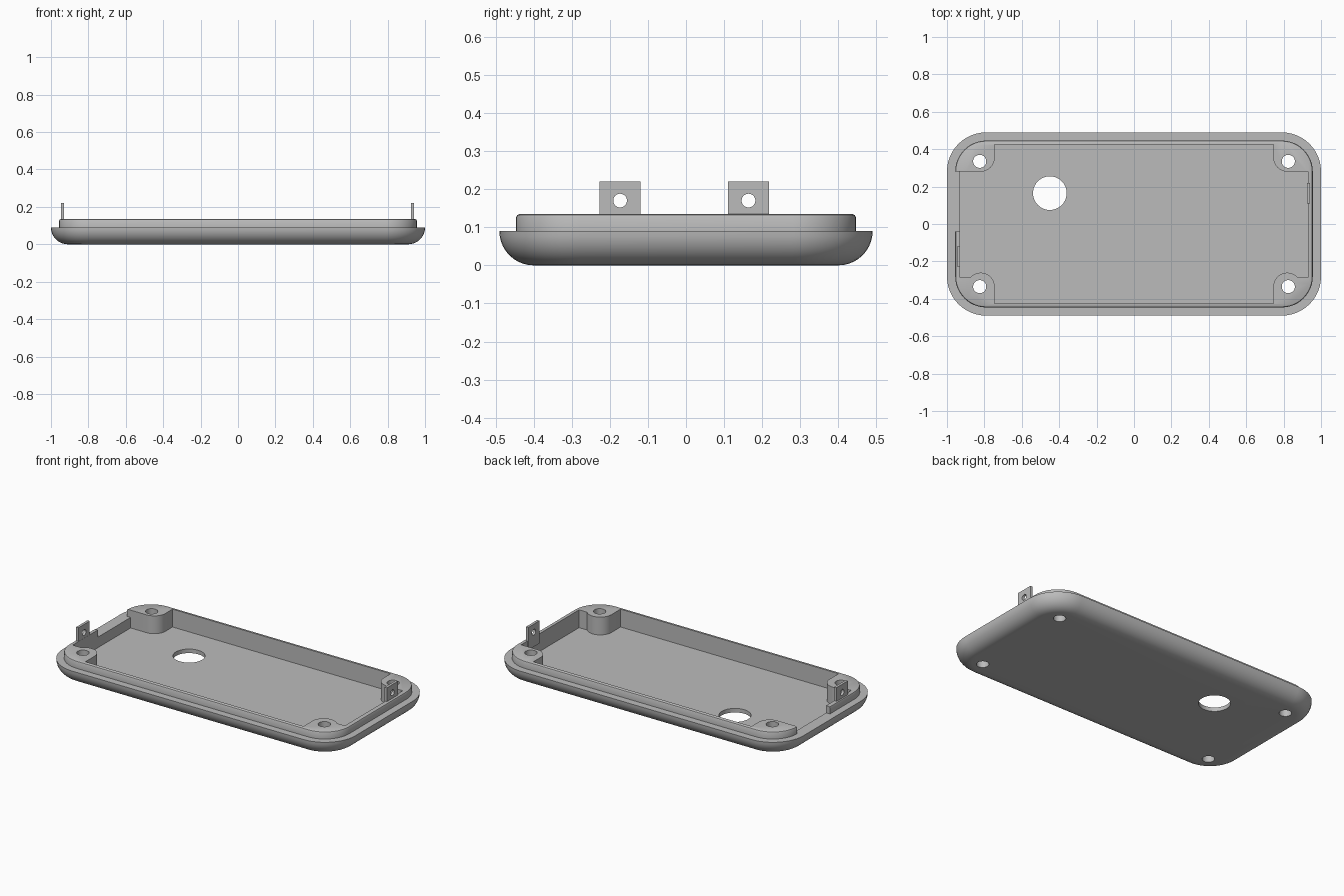
import bpy, bmesh
from math import sin, cos, pi, radians, sqrt
from mathutils import Matrix

old = bpy.data.objects.get("Cube")
if old:
    bpy.data.objects.remove(old, do_unlink=True)

grey = bpy.data.materials.new("light grey plastic")
grey.use_nodes = True
grey.diffuse_color = (0.5, 0.5, 0.5, 1)
grey.node_tree.nodes["Principled BSDF"].inputs["Base Color"].default_value = (0.5, 0.5, 0.5, 1)


def to_object(name, bm):
    bmesh.ops.recalc_face_normals(bm, faces=bm.faces)
    mesh = bpy.data.meshes.new(name)
    bm.to_mesh(mesh)
    bm.free()
    mesh.materials.append(grey)
    ob = bpy.data.objects.new(name, mesh)
    bpy.context.collection.objects.link(ob)
    return ob


def loft(name, rings):
    """Closed solid through rings that share a point count."""
    bm = bmesh.new()
    loops = [[bm.verts.new(p) for p in ring] for ring in rings]
    n = len(loops[0])
    for a, b in zip(loops, loops[1:]):
        for i in range(n):
            j = (i + 1) % n
            bm.faces.new((a[i], a[j], b[j], b[i]))
    bm.faces.new(loops[0][::-1])
    bm.faces.new(loops[-1])
    return to_object(name, bm)


def prism(name, outline, z0, z1):
    return loft(name, [[(x, y, z) for x, y in outline] for z in (z0, z1)])


def box(name, x0, x1, y0, y1, z0, z1):
    return prism(name, [(x0, y0), (x1, y0), (x1, y1), (x0, y1)], z0, z1)


def cylinder(name, centre, radius, depth, along_x=False):
    bm = bmesh.new()
    turn = Matrix.Rotation(pi / 2, 4, 'Y') if along_x else Matrix()
    bmesh.ops.create_cone(bm, cap_ends=True, segments=40, radius1=radius, radius2=radius,
                          depth=depth, matrix=Matrix.Translation(centre) @ turn)
    return to_object(name, bm)


def arc(cx, cy, r, a0, a1, steps=12):
    angles = [radians(a0 + (a1 - a0) * i / steps) for i in range(steps + 1)]
    return [(cx + r * cos(a), cy + r * sin(a)) for a in angles]


def rounded_ring(inset, z):
    """Rounded rectangle of the outer outline, shrunk by inset."""
    r = 0.21 - inset
    ring = []
    for k, (sx, sy) in enumerate([(1, 1), (-1, 1), (-1, -1), (1, -1)]):
        ring += arc(sx * (1 - 0.21), sy * (0.49 - 0.21), r, 90 * k, 90 * k + 90)
    return [(x, y, z) for x, y in ring]


def cut(ob, cutter):
    mod = ob.modifiers.new("cut", 'BOOLEAN')
    mod.operation = 'DIFFERENCE'
    mod.solver = 'EXACT'
    mod.object = cutter
    bpy.context.view_layer.objects.active = ob
    bpy.ops.object.modifier_apply(modifier=mod.name)
    bpy.data.objects.remove(cutter, do_unlink=True)


def smooth(ob):
    bpy.ops.object.select_all(action='DESELECT')
    ob.select_set(True)
    bpy.context.view_layer.objects.active = ob
    bpy.ops.object.shade_smooth_by_angle(angle=radians(32))


# Tray body: rounded belly, ledge and raised lip
ROUND = 0.09
rings = [rounded_ring(ROUND * (1 - sin(a)), ROUND * (1 - cos(a)))
         for a in [i * pi / 20 for i in range(11)]]
rings += [rounded_ring(0.044, 0.09), rounded_ring(0.044, 0.126),
          rounded_ring(0.047, 0.132), rounded_ring(0.053, 0.135)]
tray = loft("tray", rings)

# Cavity leaving a screw boss in each corner
back_half = [(0.93, 0.28)] + arc(0.82, 0.355, 0.075, 270, 180) + [(0.745, 0.425)]
front_half = [(0.93, -0.285)] + arc(0.82, -0.335, 0.075, 42, 180) + [(0.745, -0.425)]


def mirrored(path):
    return [(-x, y) for x, y in reversed(path)]


outline = back_half + mirrored(back_half) + [(-x, y) for x, y in front_half] + front_half[::-1]
cut(tray, prism("cavity_cutter", outline, 0.025, 0.3))

# Gap in the lip on one end
cut(tray, box("lip_gap_cutter", -0.98, -0.9, -0.04, 0.28, 0.09, 0.3))

# Screw holes and the large floor opening
for sx in (-1, 1):
    for sy in (-1, 1):
        cut(tray, cylinder("screw_cutter", (sx * 0.825, sy * 0.335, 0.1), 0.035, 0.6))
cut(tray, cylinder("opening_cutter", (-0.45, 0.165, 0.1), 0.09, 0.6))
smooth(tray)

# Upright latch tabs with a hole each
for name, x, y in (("left_tab", 0.9325, 0.164), ("right_tab", -0.9385, -0.173)):
    tab = box(name, x - 0.008, x + 0.008, y - 0.054, y + 0.054, 0.08, 0.22)
    cut(tab, cylinder("tab_cutter", (x, y, 0.17), 0.018, 0.2, along_x=True))
    smooth(tab)
